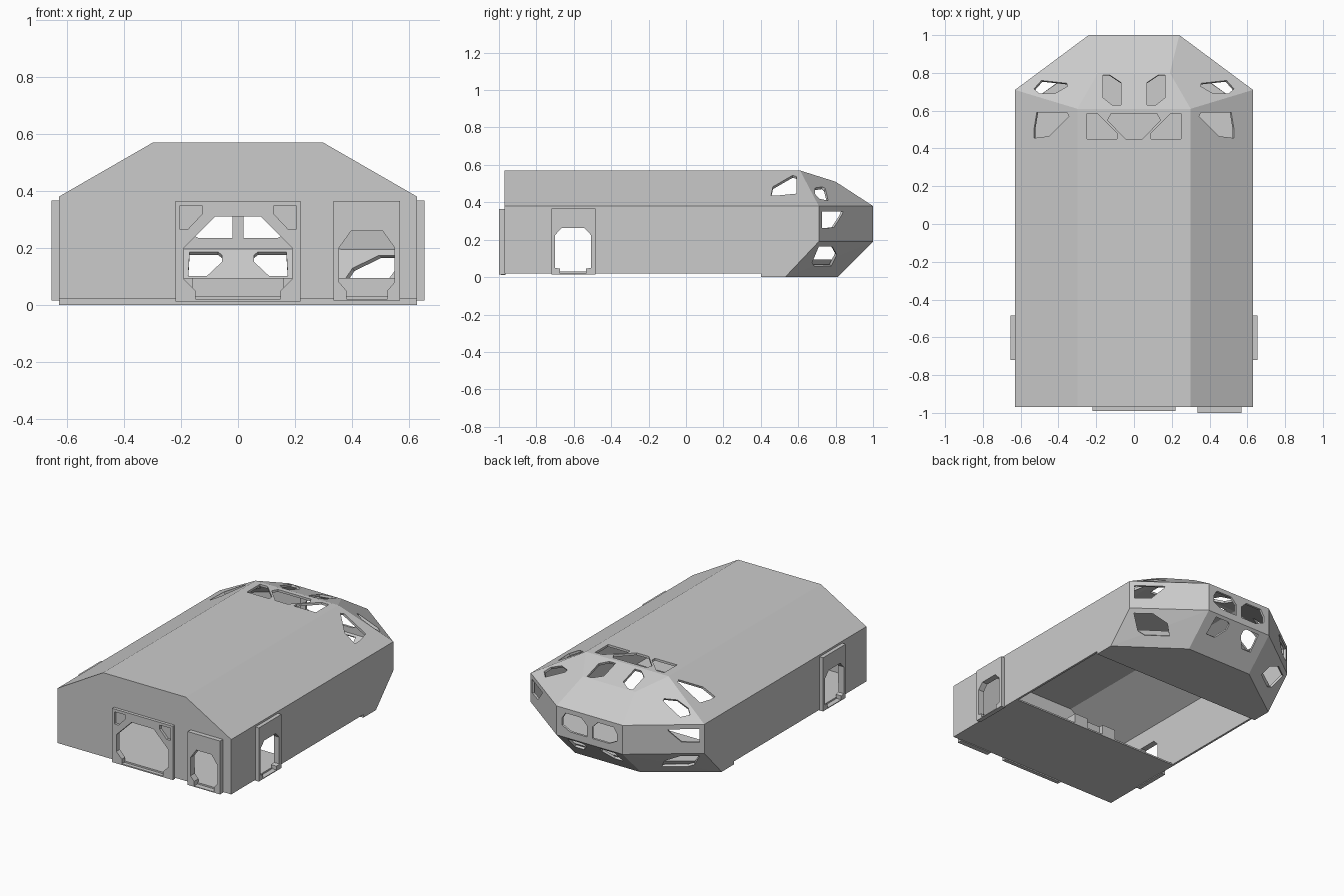
import bpy, bmesh
from mathutils import Vector

cube = bpy.data.objects.get("Cube")
if cube:
    bpy.data.objects.remove(cube)

grey = bpy.data.materials.new("hull grey")
grey.use_nodes = True
grey.diffuse_color = (0.6, 0.6, 0.6, 1)
bsdf = next(n for n in grey.node_tree.nodes if n.type == 'BSDF_PRINCIPLED')
bsdf.inputs["Base Color"].default_value = (0.6, 0.6, 0.6, 1)


def make(name, bm):
    bmesh.ops.recalc_face_normals(bm, faces=bm.faces)
    me = bpy.data.meshes.new(name)
    bm.to_mesh(me)
    bm.free()
    me.materials.append(grey)
    ob = bpy.data.objects.new(name, me)
    bpy.context.scene.collection.objects.link(ob)
    return ob


def mirrored(pts):
    return [(s * x, y, z) for x, y, z in pts for s in (1, -1)]


def hull(name, pts):
    bm = bmesh.new()
    for p in mirrored(pts):
        bm.verts.new(p)
    bmesh.ops.convex_hull(bm, input=bm.verts)
    bmesh.ops.dissolve_limit(bm, angle_limit=0.02, verts=bm.verts, edges=bm.edges)
    return make(name, bm)


def add_prism(bm, pts, vec):
    a = [bm.verts.new(p) for p in pts]
    b = [bm.verts.new(Vector(p) + vec) for p in pts]
    bm.faces.new(a)
    bm.faces.new(b[::-1])
    for i in range(len(a)):
        j = (i + 1) % len(a)
        bm.faces.new((a[i], b[i], b[j], a[j]))


def prism(name, pts, vec):
    bm = bmesh.new()
    add_prism(bm, pts, Vector(vec))
    return make(name, bm)


def box(name, x0, x1, y0, y1, z0, z1):
    base = [(x0, y0, z0), (x1, y0, z0), (x1, y1, z0), (x0, y1, z0)]
    return prism(name, base, (0, 0, z1 - z0))


def bake(ob):
    dg = bpy.context.evaluated_depsgraph_get()
    me = bpy.data.meshes.new_from_object(ob.evaluated_get(dg))
    ob.modifiers.clear()
    ob.data = me


def carve(ob, cutters):
    for c in cutters:
        m = ob.modifiers.new("cut", 'BOOLEAN')
        m.operation, m.solver, m.object = 'DIFFERENCE', 'EXACT', c
    bake(ob)


# Hull corners (left half)
roof_back, roof_nose = (.3, -.97, .57), (.3, .61, .57)
brow, tip = (.19, .8, .51), (.24, 1, .38)
shoulder, tip_low = (.63, .71, .38), (.24, 1, .19)
shoulder_low, keel, keel_tip = (.63, .71, .19), (.63, .53, 0), (.24, .81, 0)
body = hull("hull", [roof_back, roof_nose, brow, tip, shoulder, tip_low, shoulder_low,
                     keel, keel_tip, (.63, -.97, .38), (.63, -.97, 0)])
shell = body.modifiers.new("shell", 'SOLIDIFY')
shell.thickness, shell.offset, shell.use_even_offset = .015, -1, True
bake(body)

# Window cutters: outlines projected on to a facet, pushed along its normal
windows = bmesh.new()


def window(outline, axes, facet, both=True):
    o, p, q = (Vector(v) for v in facet)
    n = (p - o).cross(q - o).normalized()
    i, j = axes
    k = 3 - i - j
    pts = []
    for u, v in outline:
        w = Vector((0, 0, 0))
        w[i], w[j] = u, v
        w[k] = o[k] - (n[i] * (u - o[i]) + n[j] * (v - o[j])) / n[k]
        pts.append(w)
    for s in ((1, -1) if both else (1,)):
        flip = Vector((s, 1, 1))
        add_prism(windows, [(w - n * .035) * flip for w in pts], n * .07 * flip)


XY, XZ, YZ = (0, 1), (0, 2), (1, 2)
top = (roof_back, roof_nose, (-.3, .61, .57))
# roof slope, roof sides, roof centre
window([(.515, .59), (.355, .59), (.345, .57), (.45, .465), (.53, .455), (.53, .5)],
       XY, (roof_back, roof_nose, (.63, -.97, .38)))
window([(.25, .585), (.195, .585), (.09, .48), (.09, .45), (.25, .45)], XY, top)
window([(-.14, .55), (-.12, .585), (.12, .585), (.14, .55), (.045, .45), (-.045, .45)],
       XY, top, False)
# nose brow, nose cheek
window([(.165, .79), (.13, .79), (.07, .75), (.07, .63), (.115, .63), (.165, .67)],
       XY, (roof_nose, brow, (-.3, .61, .57)))
window([(.53, .715), (.49, .76), (.355, .745), (.352, .73), (.42, .69), (.5, .69)],
       XY, (roof_nose, shoulder, tip))
# upright nose side and nose end
window([(.727, .35), (.84, .35), (.835, .335), (.79, .265), (.727, .262)],
       YZ, (shoulder, tip, tip_low))
window([(.02, .235), (.02, .31), (.06, .35), (.175, .35), (.2, .31), (.2, .265), (.14, .235)],
       XZ, (tip, tip_low, (-.24, 1, .38)))
# lower chamfers
window([(.672, .08), (.71, .165), (.78, .165), (.805, .12), (.775, .06), (.685, .06)],
       YZ, (shoulder_low, tip_low, keel_tip))
window([(.17, .175), (.07, .175), (.057, .165), (.057, .14), (.11, .09), (.175, .09)],
       XZ, (tip_low, keel_tip, (-.24, 1, .19)))
window_cutter = make("window_cutter", windows)


# Doorways: half outline (offset from centre, height), then its mirror
def doorway(half, c):
    return [(c + u, z) for u, z in half] + [(c - u, z) for u, z in half[::-1]]


wide = doorway([(.15, .02), (.15, .05), (.19, .09), (.19, .2), (.08, .31)], 0)
narrow = doorway([(.072, .02), (.072, .05), (.098, .08), (.098, .2), (.055, .26)], .453)
side = doorway([(.07, .02), (.07, .045), (.096, .05), (.096, .225), (.06, .263)], -.604)
wide_cut = prism("wide_cutter", [(x, -1.1, z) for x, z in wide], (0, .2, 0))
narrow_cut = prism("narrow_cutter", [(x, -1.1, z) for x, z in narrow], (0, .2, 0))
side_cut = prism("side_cutter", [(-1, y, z) for y, z in side], (2, 0, 0))
pocket = [(.205, .347), (.125, .347), (.125, .32), (.175, .267), (.205, .267)]
pocket_cuts = [prism("pocket_cutter", [(s * x, -1.1, z) for x, z in pocket], (0, .127, 0))
               for s in (1, -1)]
under_cut = box("under_cutter", -1, 1, -1.2, .4, -.1, .02)

carve(body, [under_cut, window_cutter, wide_cut, narrow_cut, side_cut])

# Door frames
carve(box("wide_door_frame", -.22, .22, -.99, -.965, .012, .365), [wide_cut] + pocket_cuts)
carve(box("narrow_door_frame", .335, .57, -1, -.965, .015, .365), [narrow_cut])
for s, name in ((1, "left_door_frame"), (-1, "right_door_frame")):
    a, b = sorted((s * .625, s * .655))
    carve(box(name, a, b, -.72, -.485, .015, .367), [side_cut])

for c in [under_cut, window_cutter, wide_cut, narrow_cut, side_cut] + pocket_cuts:
    bpy.data.objects.remove(c)

# Rear floor, raised nose deck and step blocks at the floor edge
box("rear_floor", -.622, .622, -.965, -.37, .02, .03)
hull("nose_deck", [(.62, .4, .005), (.615, .52, .005), (.23, .79, .005),
                   (.62, .4, .095), (.615, .6, .095), (.23, .87, .095)])
for s, name in ((1, "left_step"), (-1, "right_step")):
    a, b = sorted((s * .06, s * .16))
    box(name, a, b, -.46, -.37, .03, .095)
box("middle_step", -.06, .06, -.46, -.4, .03, .095)
